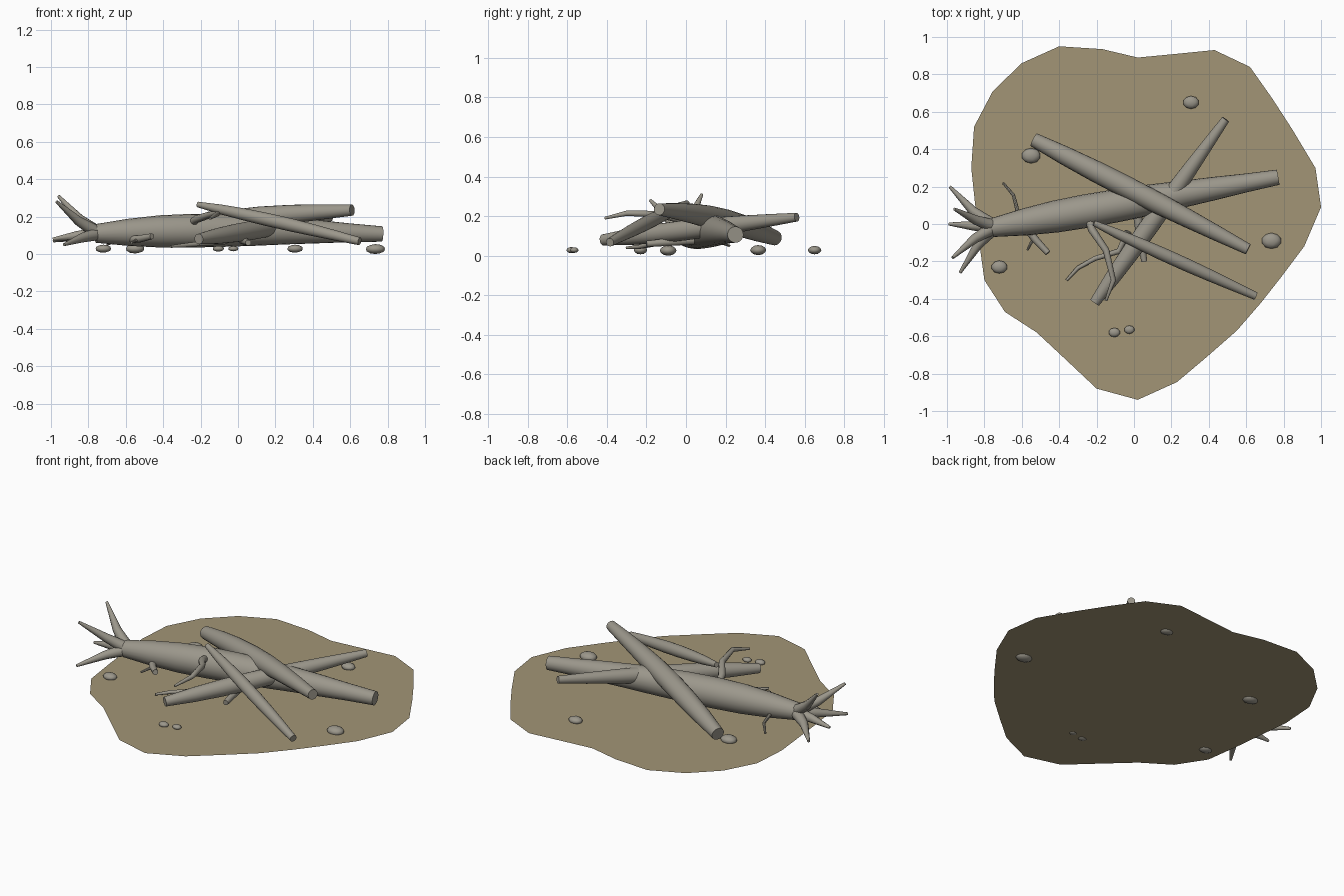
import bpy, bmesh, math
from mathutils import Vector

if "Cube" in bpy.data.objects:
    bpy.data.objects.remove(bpy.data.objects["Cube"])


def material(name, rgb):
    m = bpy.data.materials.new(name)
    m.diffuse_color = (*rgb, 1)
    m.use_nodes = True
    m.node_tree.nodes["Principled BSDF"].inputs["Base Color"].default_value = m.diffuse_color
    return m


WOOD = material("weathered_grey_wood", (0.33, 0.31, 0.26))
SAND = material("dry_sand", (0.36, 0.30, 0.18))


def finish(name, bm, mat, smooth=True):
    me = bpy.data.meshes.new(name)
    bm.to_mesh(me)
    bm.free()
    ob = bpy.data.objects.new(name, me)
    bpy.context.collection.objects.link(ob)
    me.materials.append(mat)
    if smooth:
        bpy.ops.object.select_all(action='DESELECT')
        bpy.context.view_layer.objects.active = ob
        ob.select_set(True)
        bpy.ops.object.shade_smooth_by_angle(angle=math.radians(40))
    return ob


def tube(name, points, radii, sides=16):
    """Capped tapering tube through points."""
    pts = [Vector(p) for p in points]
    bm = bmesh.new()
    rings = []
    for i, p in enumerate(pts):
        t = (pts[min(i + 1, len(pts) - 1)] - pts[max(i - 1, 0)]).normalized()
        u = t.cross(Vector((0, 0, 1))).normalized()
        w = u.cross(t)
        rings.append([bm.verts.new(p + radii[i] * (math.cos(a) * u + math.sin(a) * w))
                      for a in (2 * math.pi * k / sides for k in range(sides))])
    for a, b in zip(rings, rings[1:]):
        for k in range(sides):
            j = (k + 1) % sides
            bm.faces.new((a[k], a[j], b[j], b[k]))
    bm.faces.new(rings[0])
    bm.faces.new(rings[-1])
    bmesh.ops.recalc_face_normals(bm, faces=bm.faces)
    return finish(name, bm, WOOD)


def log(name, start, end, radii, bulge=0.0):
    """Straight log, slightly arched upward, radii evenly spaced."""
    a, b = Vector(start), Vector(end)
    n = len(radii) - 1
    pts = [a.lerp(b, i / n) + Vector((0, 0, bulge * math.sin(math.pi * i / n)))
           for i in range(n + 1)]
    return tube(name, pts, radii, 20)


# sand patch
bm = bmesh.new()
outline = [(-.40, .95), (-.17, .935), (.02, .89), (.23, .91), (.43, .93), (.62, .84),
           (.74, .67), (.85, .50), (.97, .30), (1.0, .09), (.91, -.12), (.79, -.28),
           (.68, -.42), (.55, -.57), (.39, -.71), (.23, -.845), (.02, -.94), (-.20, -.88),
           (-.37, -.72), (-.52, -.58), (-.69, -.47), (-.80, -.30), (-.83, -.08),
           (-.87, .30), (-.855, .52), (-.755, .71), (-.60, .86)]
f = bm.faces.new([bm.verts.new((x, y, 0.02)) for x, y in outline])
f.normal_update()
if f.normal.z < 0:
    f.normal_flip()
finish("sand_patch", bm, SAND, False)

# logs
log("main_trunk", (-.76, -.02, .11), (.77, .25, .107),
    [.05, .072, .086, .09, .088, .082, .072, .062, .05, .041], .018)
log("cross_log", (-.21, -.42, .08), (.49, .56, .195),
    [.028, .042, .049, .051, .048, .041, .032, .022])
log("top_log", (-.535, .45, .09), (.61, -.135, .235),
    [.038, .05, .057, .059, .057, .05, .041, .03], .025)
log("front_log", (-.215, .005, .265), (.65, -.385, .068),
    [.015, .026, .032, .035, .035, .032, .027, .021], .004)

# roots flaring from the trunk's left end
hub = Vector((-.74, -.015, .11))
for i, tip in enumerate([(-.96, .08, .31), (-.985, .2, .07), (-.97, -.18, .28),
                         (-.99, .0, .08), (-.93, -.26, .05)]):
    t = Vector(tip)
    side = (t - hub) * Vector((0, 1, 1))
    mid = hub.lerp(t, .5) - side * .1
    tube(f"root_{i + 1}", [hub, hub.lerp(t, .25) - side * .06, mid, t],
         [.036, .031, .025, .008], 10)

# broken branches and twigs
tube("back_twig", [(-.62, .05, .09), (-.63, .10, .08), (-.645, .155, .075), (-.70, .22, .05)],
     [.011, .01, .009, .006], 8)
tube("left_stub", [(-.59, 0, .08), (-.53, -.08, .08), (-.46, -.155, .095)],
     [.022, .02, .016], 10)
tube("left_twig", [(-.53, -.07, .08), (-.55, -.10, .07), (-.57, -.14, .06)],
     [.01, .008, .006], 8)
tube("upper_branch", [(-.24, .02, .17), (-.225, -.03, .185), (-.15, -.14, .21),
                      (-.11, -.30, .215), (-.15, -.41, .19)],
     [.022, .021, .018, .014, .007], 10)
tube("lower_branch", [(-.03, -.04, .09), (-.08, -.145, .065), (-.21, -.185, .055),
                      (-.30, -.235, .045), (-.36, -.30, .04)],
     [.02, .016, .013, .011, .007], 10)
tube("right_stub", [(.02, .04, .08), (.035, -.08, .07), (.055, -.2, .06)],
     [.024, .021, .016], 10)

# pebbles half sunk in the sand
for i, (x, y, r) in enumerate([(.305, .65, .043), (-.55, .365, .051), (-.72, -.23, .043),
                               (.735, -.09, .053), (-.105, -.58, .031), (-.025, -.565, .028)]):
    bm = bmesh.new()
    bmesh.ops.create_icosphere(bm, subdivisions=2, radius=1)
    h = r * .5
    for v in bm.verts:
        v.co = (x + v.co.x * r, y + v.co.y * r * .8, .0285 + v.co.z * h)
    if r > .052:
        low = min(v.co.z for v in bm.verts)
        for v in bm.verts:
            v.co.z -= low
    finish(f"pebble_{i + 1}", bm, WOOD)
